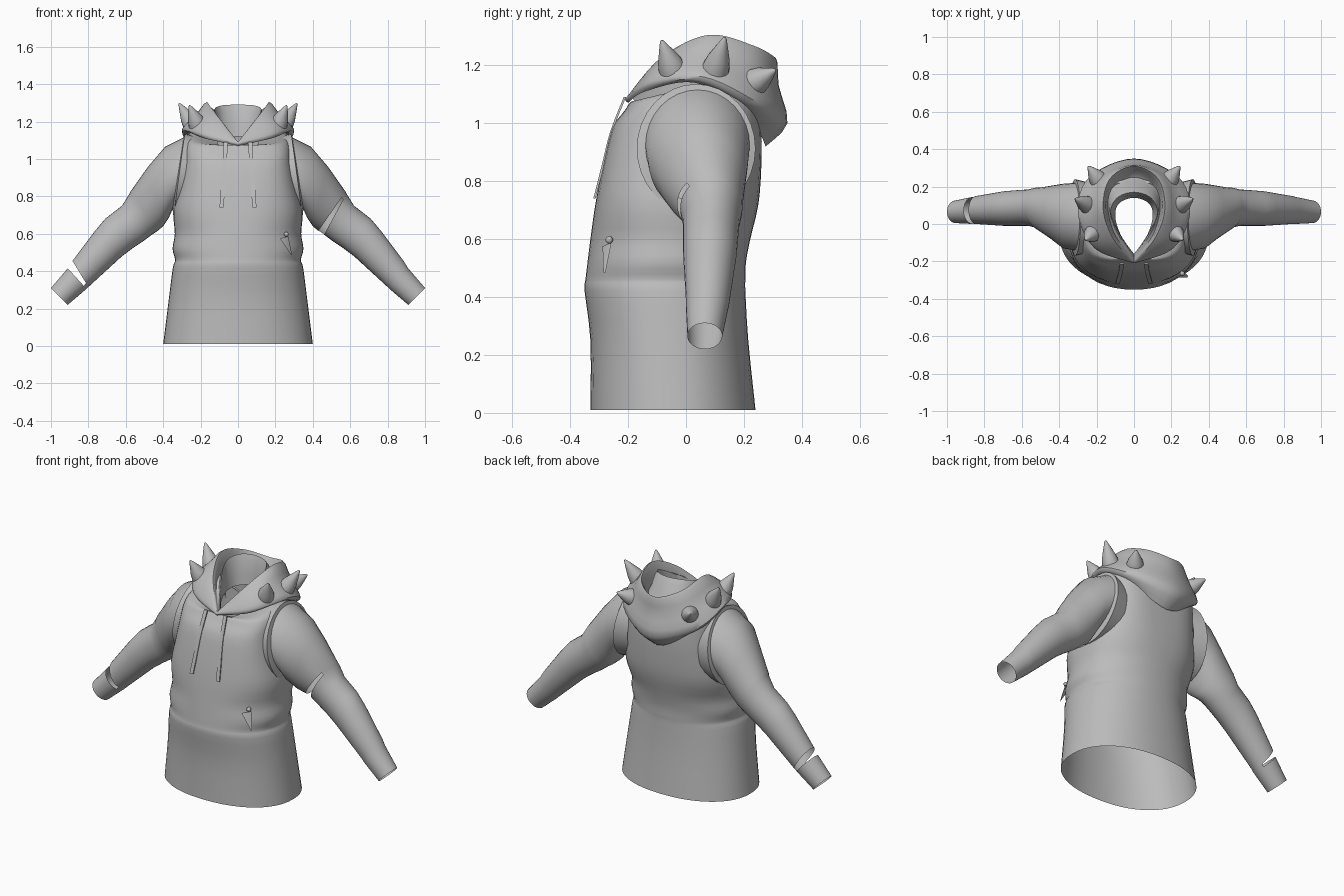
import bpy, bmesh, math
from mathutils import Vector

cube = bpy.data.objects.get("Cube")
if cube:
    bpy.data.objects.remove(cube)

fabric = bpy.data.materials.new("plain_grey")
fabric.use_nodes = True
GREY = (0.5, 0.5, 0.5, 1)
fabric.diffuse_color = GREY
fabric.node_tree.nodes["Principled BSDF"].inputs["Base Color"].default_value = GREY


def spline(rows, steps):
    """Catmull-Rom through tuples of any length, ends clamped."""
    rows = [Vector(r) for r in rows]
    out = []
    for i in range(len(rows) - 1):
        a, b, c, d = (rows[max(0, min(len(rows) - 1, i + k))] for k in (-1, 0, 1, 2))
        for s in range(steps):
            t = s / steps
            out.append(b + (c - a) * (t / 2) + (2 * a - 5 * b + 4 * c - d) * (t * t / 2)
                       + (3 * (b - c) + d - a) * (t ** 3 / 2))
    return out + [rows[-1]]


def finish(name, bm, angle=40):
    bmesh.ops.recalc_face_normals(bm, faces=bm.faces)
    mesh = bpy.data.meshes.new(name)
    bm.to_mesh(mesh)
    bm.free()
    mesh.materials.append(fabric)
    ob = bpy.data.objects.new(name, mesh)
    bpy.context.collection.objects.link(ob)
    bpy.ops.object.select_all(action='DESELECT')
    ob.select_set(True)
    bpy.context.view_layer.objects.active = ob
    bpy.ops.object.shade_smooth_by_angle(angle=math.radians(angle))
    return ob


def loft(name, rings, skip=lambda ring, seg: False, caps=False, angle=40):
    """Skin closed rings of points; skip leaves out chosen faces."""
    bm = bmesh.new()
    loops = [[bm.verts.new(p) for p in ring] for ring in rings]
    n = len(rings[0])
    for i in range(len(loops) - 1):
        for j in range(n):
            if not skip(i, j):
                k = (j + 1) % n
                bm.faces.new((loops[i][j], loops[i][k], loops[i + 1][k], loops[i + 1][j]))
    if caps:
        bm.faces.new(loops[0])
        bm.faces.new(loops[-1])
    return finish(name, bm, angle)


# Torso: height, half width, front, back
TORSO = [(.01, .4, -.33, .24), (.25, .37, -.33, .215), (.42, .348, -.35, .205),
         (.46, .336, -.347, .205), (.52, .35, -.34, .207), (.6, .338, -.33, .222),
         (.72, .345, -.313, .25), (.85, .315, -.288, .26), (.98, .29, -.255, .26),
         (1.08, .28, -.21, .245), (1.12, .24, -.19, .22), (1.1, .11, -.17, .15)]


def torso_ring(z, w, front, back, n=48):
    power = 2 / (2.2 + 3 * max(0, z - .6))
    ring = []
    for k in range(n):
        a = math.tau * k / n
        c, s = math.cos(a), math.sin(a)
        x = math.copysign(abs(c) ** power, c) * w
        y = (front + back) / 2 + math.copysign(abs(s) ** power, s) * (back - front) / 2
        ring.append((x, y, z + 2 * max(0, z - 1) * y))
    return ring


loft("torso", [torso_ring(*r) for r in spline(TORSO, 3)])

# Sleeves: upper edge x z, lower edge x z, front y, back y
SLEEVE = [(.22, 1.12, .25, .7, -.15, .22), (.285, 1.135, .345, .69, -.17, .24),
          (.29, 1.115, .35, .73, -.14, .22), (.39, 1.065, .37, .685, -.13, .215),
          (.48, .96, .4, .64, -.08, .205), (.575, .825, .43, .615, -.03, .195),
          (.58, .815, .46, .595, -.02, .195), (.62, .75, .5, .565, -.01, .185),
          (.71, .68, .56, .525, -.01, .18), (.765, .615, .62, .48, -.01, .175),
          (.885, .455, .8, .315, 0, .15), (.91, .415, .81, .305, 0, .145),
          (1, .31, .91, .22, .005, .125)]
SEGS = 32


def sleeve_ring(side, ux, uz, lx, lz, y0, y1):
    ring = []
    for k in range(SEGS):
        a = math.tau * k / SEGS
        f = (1 + math.cos(a)) / 2
        y = (y0 + y1) / 2 + math.sin(a) * (y1 - y0) / 2
        ring.append((side * (lx + (ux - lx) * f), y, lz + (uz - lz) * f))
    return ring


def elbow_tear(ring, seg):
    return ring == 5 and SEGS * .45 <= seg < SEGS * .85


def wrist_tear(ring, seg):
    return ring == 10 and not SEGS * .38 <= seg < SEGS * .62


for name, side, tear in (("left_sleeve", 1, elbow_tear), ("right_sleeve", -1, wrist_tear)):
    loft(name, [sleeve_ring(side, *r) for r in SLEEVE], tear)

# Hood: each line runs front, front side, side, back side, back
HOOD = [
    [(0, -.2, 1.07), (.18, -.14, 1.11), (.27, .03, 1.14), (.22, .2, 1.05), (0, .275, .92)],
    [(0, -.21, 1.08), (.21, -.13, 1.14), (.3, .06, 1.16), (.24, .25, 1.07), (0, .35, 1)],
    [(0, -.205, 1.09), (.18, -.1, 1.2), (.23, .07, 1.23), (.18, .25, 1.17), (0, .32, 1.13)],
    [(0, -.2, 1.09), (.11, -.08, 1.23), (.165, .08, 1.305), (.13, .24, 1.265), (0, .31, 1.225)],
    [(0, -.19, 1.09), (.1, -.06, 1.19), (.14, .09, 1.2), (.11, .2, 1.17), (0, .25, 1.15)],
    [(0, -.18, 1.08), (.08, -.05, 1.19), (.125, .06, 1.26), (.09, .14, 1.285), (0, .17, 1.29)],
    [(0, -.16, 1.05), (.07, -.06, 1.08), (.1, .04, 1.1), (.08, .11, 1.11), (0, .14, 1.12)]]


def hood_ring(half):
    mirrored = [(-x, y, z) for x, y, z in reversed(half[:-1])]
    return spline(half + mirrored, 6)[:-1]


around = [hood_ring(h) for h in HOOD]
columns = [spline(col, 3) for col in zip(*around)]
loft("hood", list(zip(*columns)), angle=50)


# Spikes on the hood
def spike(name, base, tip, radius):
    base, tip = Vector(base), Vector(tip)
    turn = (tip - base).to_track_quat('Z', 'Y')
    rings = []
    for t, r in ((-.2, 1), (0, 1), (.35, .8), (.7, .43), (.94, .16), (1, .04)):
        rings.append([base.lerp(tip, t) + turn @ Vector((math.cos(a), math.sin(a), 0)) * r * radius
                      for a in (math.tau * k / 16 for k in range(16))])
    loft(name, rings, caps=True)


SPIKES = {"front": ((.215, -.045, 1.18), (.26, -.085, 1.287)),
          "middle": ((.245, .1, 1.18), (.315, .135, 1.297)),
          "back": ((.19, .235, 1.14), (.245, .31, 1.185))}
for side, label in ((1, "left"), (-1, "right")):
    for place, ends in SPIKES.items():
        spike(f"{label}_{place}_spike", *[(side * x, y, z) for x, y, z in ends], .05)

    # Flat drawstrings hanging from the collar
    path = spline([(.065, -.215, 1.09), (.072, -.262, .97), (.08, -.292, .85), (.088, -.32, .74)], 3)
    loft(f"{label}_drawstring",
         [[(side * x + dx, y + dy, z) for dx, dy in ((-.011, 0), (.011, 0), (.011, .008), (-.011, .008))]
          for x, y, z in path], caps=True)

# Pocket zip: round stud with a hanging pointed tag
bm = bmesh.new()
bmesh.ops.create_uvsphere(bm, u_segments=12, v_segments=8, radius=.013)
bmesh.ops.translate(bm, verts=bm.verts, vec=(.258, -.265, .597))
finish("zip_stud", bm)
bm = bmesh.new()
outline = [(.225, -.288, .575), (.265, -.265, .585), (.285, -.285, .485)]
face = bm.faces.new([bm.verts.new(p) for p in outline])
extruded = bmesh.ops.extrude_face_region(bm, geom=[face])["geom"]
bmesh.ops.translate(bm, verts=[v for v in extruded if isinstance(v, bmesh.types.BMVert)],
                    vec=(.004, .007, 0))
finish("zip_tag", bm)
